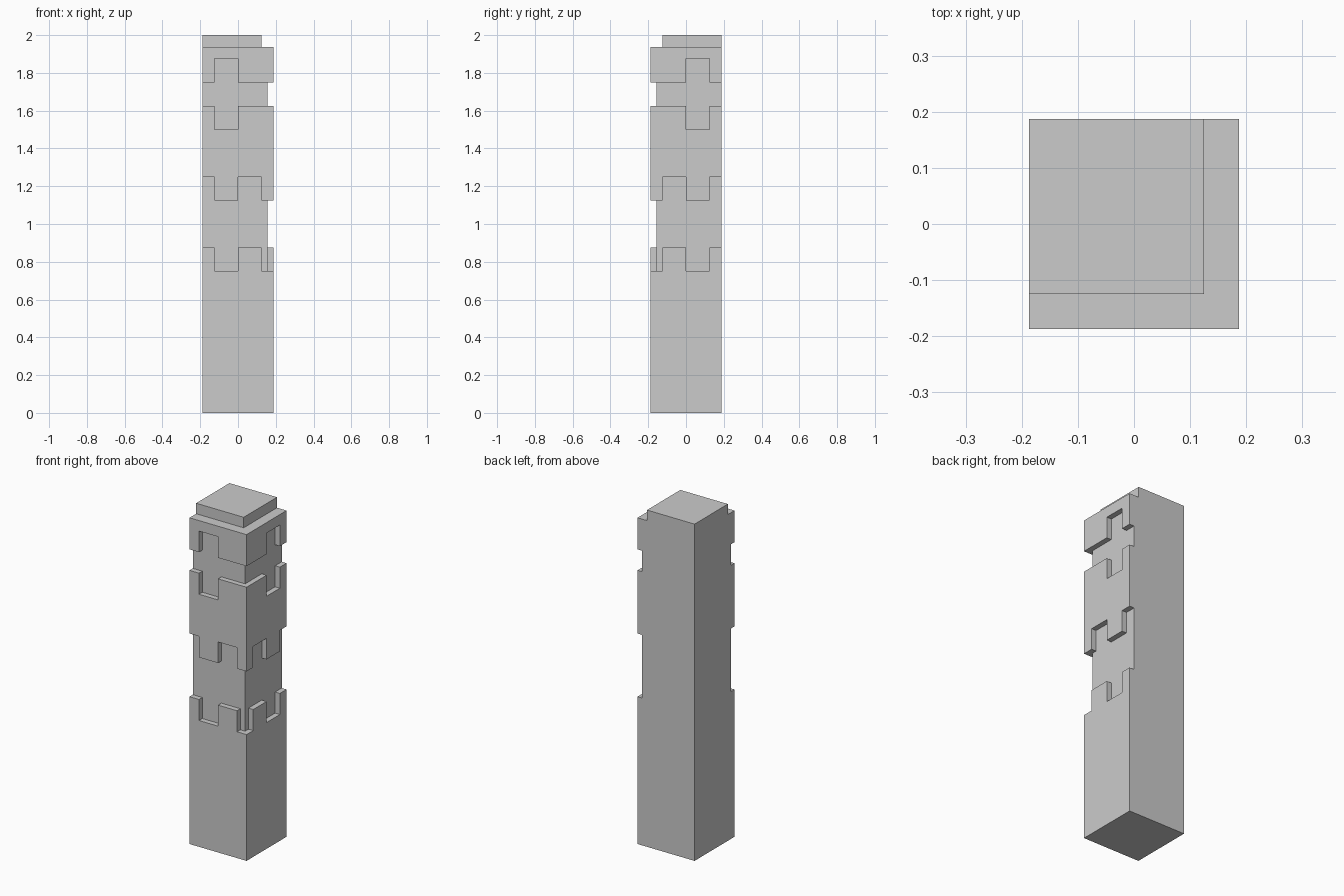
import bpy, bmesh

if "Cube" in bpy.data.objects:
    bpy.data.objects.remove(bpy.data.objects["Cube"])

U = 0.0625               # design grid unit
H = 3 * U                # half width of the pillar
STEPS = [-H - U, -2 * U, 0, 2 * U, H + U]   # column edges across a face


def new_object(name, bm):
    bmesh.ops.recalc_face_normals(bm, faces=bm.faces)
    mesh = bpy.data.meshes.new(name)
    bm.to_mesh(mesh)
    bm.free()
    obj = bpy.data.objects.new(name, mesh)
    bpy.context.collection.objects.link(obj)
    return obj


def stepped_line(heights):
    """Stair-step line over the four columns of a face."""
    pts = []
    for i, z in enumerate(heights):
        for s in (STEPS[i], STEPS[i + 1]):
            if len(pts) > 1 and pts[-1][1] == z and pts[-2][1] == z:
                pts.pop()
            if not pts or pts[-1] != (s, z):
                pts.append((s, z))
    return pts


def groove_cutter(name, low, high, depth, right):
    """Extruded groove profile on the front, or mirrored onto the right side."""
    profile = stepped_line(low) + stepped_line(high)[::-1]
    bm = bmesh.new()
    place = (lambda s, d: (-d, -s)) if right else (lambda s, d: (s, d))
    face = bm.faces.new([bm.verts.new((*place(s, -H + depth), z)) for s, z in profile])
    ext = bmesh.ops.extrude_face_region(bm, geom=[face])
    out = [v for v in ext["geom"] if isinstance(v, bmesh.types.BMVert)]
    vec = (H, 0, 0) if right else (0, -H, 0)
    bmesh.ops.translate(bm, verts=out, vec=vec)
    # the extruded region keeps its source cap, giving a closed solid
    if not all(e.is_manifold for e in bm.edges):
        bmesh.ops.holes_fill(bm, edges=[e for e in bm.edges if e.is_boundary])
    cutter = new_object(name, bm)
    cutter.hide_render = True
    return cutter


# Main square block
bm = bmesh.new()
bmesh.ops.create_cube(bm, size=1)
for v in bm.verts:
    v.co = (v.co.x * 2 * H, v.co.y * 2 * H, (v.co.z + 0.5) * 2)
pillar = new_object("pillar", bm)

# Grooves: lower edge, upper edge, depth
grooves = {
    "wide_groove": ([.875, .75, .875, .75], [1.25, 1.125, 1.25, 1.125], U / 2),
    "narrow_groove": ([1.625, 1.5, 1.625, 1.625], [1.75, 1.875, 1.75, 1.75], U / 2),
    "cap_step": ([1.9375] * 4, [2.2] * 4, U),
}
cutters = []
for name, (low, high, depth) in grooves.items():
    for right in (False, True):
        cutter = groove_cutter(name + "_cutter", low, high, depth, right)
        mod = pillar.modifiers.new(name, "BOOLEAN")
        mod.operation = "DIFFERENCE"
        mod.solver = "EXACT"
        mod.object = cutter
        cutters.append(cutter)

# Bake the cuts and remove the cutters
bpy.context.view_layer.update()
result = pillar.evaluated_get(bpy.context.evaluated_depsgraph_get())
carved = bpy.data.meshes.new_from_object(result)
pillar.modifiers.clear()
pillar.data = carved
for cutter in cutters:
    bpy.data.objects.remove(cutter)
